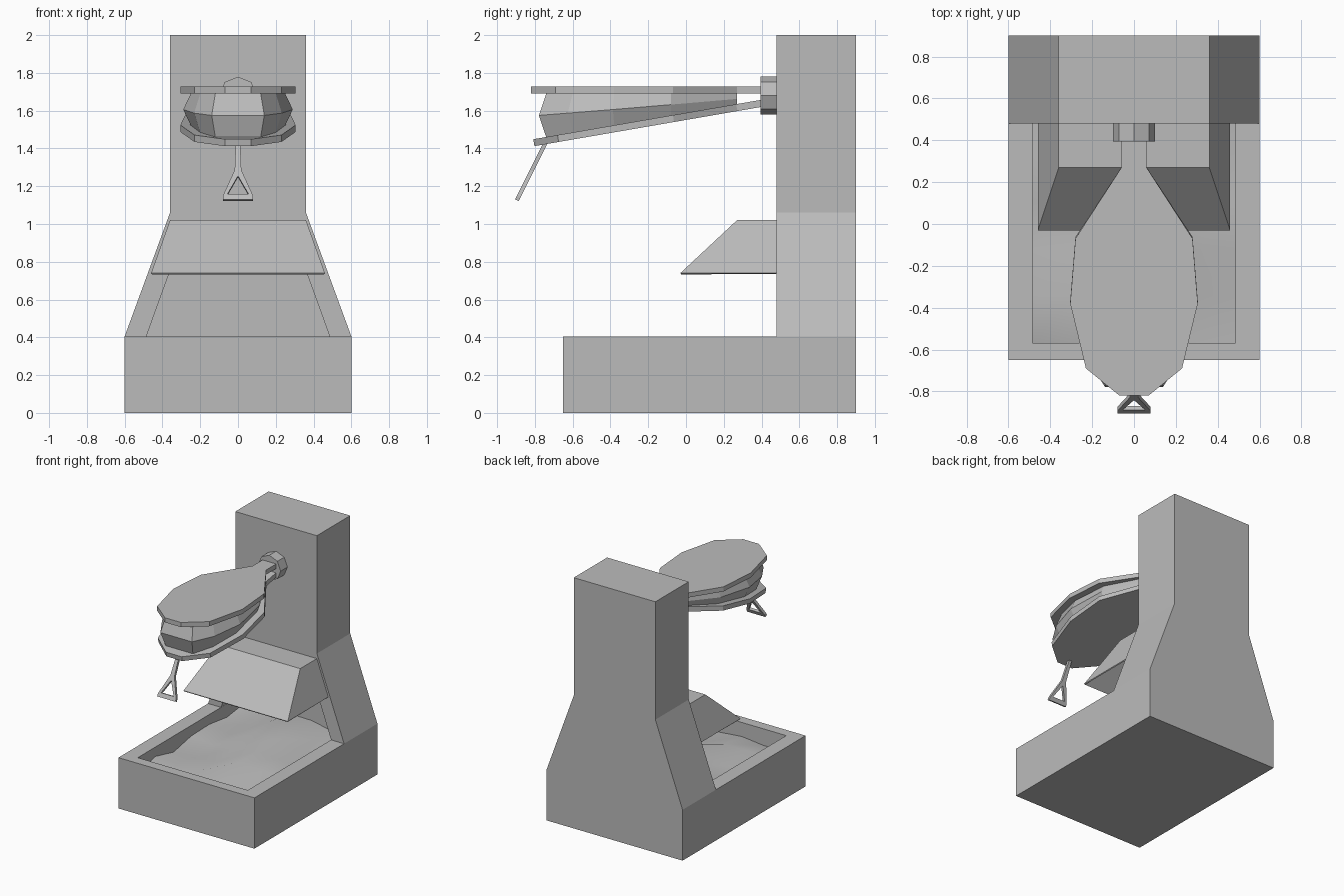
import bpy, bmesh, math, random
from mathutils import Matrix, Vector

if "Cube" in bpy.data.objects:
    bpy.data.objects.remove(bpy.data.objects["Cube"])

random.seed(4)
grey = bpy.data.materials.new("plain grey")
grey.diffuse_color = (0.5, 0.5, 0.5, 1)
grey.use_nodes = True
grey.node_tree.nodes["Principled BSDF"].inputs["Base Color"].default_value = grey.diffuse_color


def finish(name, bm):
    bmesh.ops.recalc_face_normals(bm, faces=bm.faces)
    me = bpy.data.meshes.new(name)
    bm.to_mesh(me)
    bm.free()
    me.materials.append(grey)
    ob = bpy.data.objects.new(name, me)
    bpy.context.collection.objects.link(ob)
    return ob


def add_loft(bm, rings, caps=True):
    """Join equal-length rings of points with quads."""
    vs = [[bm.verts.new(p) for p in r] for r in rings]
    n = len(vs[0])
    for a, b in zip(vs, vs[1:]):
        for i in range(n):
            j = (i + 1) % n
            bm.faces.new((a[i], a[j], b[j], b[i]))
    if caps:
        bm.faces.new(vs[0])
        bm.faces.new(vs[-1])


def loft(name, rings, caps=True):
    bm = bmesh.new()
    add_loft(bm, rings, caps)
    return finish(name, bm)


def mirrored(half):
    """Close a right-hand outline by mirroring it across x = 0."""
    return half + [(-x, v) for x, v in reversed(half)]


def front_prism(name, half, y0, y1):
    pts = mirrored(half)
    return loft(name, [[(x, y, z) for x, z in pts] for y in (y0, y1)])


def cut(ob, cutter):
    cutter.hide_render = True
    m = ob.modifiers.new("cut", 'BOOLEAN')
    m.operation, m.solver, m.object = 'DIFFERENCE', 'EXACT', cutter
    bpy.context.view_layer.objects.active = ob
    bpy.ops.object.modifier_apply(modifier=m.name)
    bpy.data.objects.remove(cutter)


# Stone base with fire trough
base = front_prism("forge_base", [(0.6, 0), (0.6, 0.405)], -0.65, 0.90)
cut(base, front_prism("trough_cutter", [(0.485, 0.2), (0.485, 0.5)], -0.57, 0.78))

# Flared chimney with a niche behind the fire
chimney = front_prism("chimney", [(0.6, 0.405), (0.36, 1.06), (0.36, 2.0)], 0.48, 0.90)
cut(chimney, front_prism("niche_cutter", [(0.489, 0.395), (0.27, 1.0)], 0.40, 0.78))

# Uneven coal bed
bm = bmesh.new()
bmesh.ops.create_grid(bm, x_segments=5, y_segments=6, size=1)
for v in bm.verts:
    heap = 0.07 * max(0, 1 - math.hypot(v.co.x, v.co.y - 0.3))
    v.co = (v.co.x * 0.485, 0.105 + v.co.y * 0.675,
            0.30 + heap + random.uniform(-0.035, 0.035))
coals = finish("coal_bed", bm)
coals.data.shade_smooth()

# Smoke hood, open underneath
hood = loft("smoke_hood", [
    [(-0.46, 0.48, 0.74), (-0.46, -0.03, 0.74), (0.46, -0.03, 0.74), (0.46, 0.48, 0.74)],
    [(-0.36, 0.48, 1.02), (-0.36, 0.27, 1.02), (0.36, 0.27, 1.02), (0.36, 0.48, 1.02)]],
    caps=False)
bm = bmesh.new()
bm.from_mesh(hood.data)
bm.verts.ensure_lookup_table()
bm.faces.new([bm.verts[i] for i in (4, 5, 6, 7)])
bmesh.ops.delete(bm, geom=[f for f in bm.faces if all(v.co.y > 0.47 for v in f.verts)],
                 context='FACES_ONLY')
bmesh.ops.recalc_face_normals(bm, faces=bm.faces)
if sum(f.normal.z for f in bm.faces) < 0:
    bmesh.ops.reverse_faces(bm, faces=bm.faces)
bm.to_mesh(hood.data)
bm.free()
shell = hood.modifiers.new("shell", 'SOLIDIFY')
shell.thickness, shell.offset = 0.01, -1

# Bellows boards: flat top, bottom hinged at the nozzle
board = mirrored([(0.07, -0.82), (0.23, -0.69), (0.305, -0.38), (0.28, -0.07),
                  (0.06, 0.27), (0.06, 0.40)])
loft("bellows_top_board", [[(x, y, z) for x, y in board] for z in (1.69, 1.727)])
hinge = Matrix.Translation((0, 0.40, 1.62)) @ Matrix.Rotation(math.radians(9.8), 4, 'X')
loft("bellows_bottom_board",
     [[hinge @ Vector((x, y - 0.40, z)) for x, y in board] for z in (0, 0.037)])

# Leather bag bulging between the boards
bag = mirrored([(0.12, -0.74), (0.20, -0.60), (0.25, -0.38), (0.225, -0.08), (0.04, 0.27)])


def bag_ring(t, out):
    ring = []
    for x, y in bag:
        low = 1.657 + (y - 0.40) * 0.173
        k = out * min(1, (0.27 - y) / 0.5)
        ring.append((x * (1 + k), y - k * 0.55 * max(0, -y - 0.3),
                     low + (1.69 - low) * t))
    return ring


loft("bellows_leather", [bag_ring(0, 0), bag_ring(0.5, 0.16), bag_ring(1, 0)])

# Octagonal nozzle collar
ring = [(0.1 * math.sin(i * math.pi / 4), 1.68 + 0.1 * math.cos(i * math.pi / 4))
        for i in range(8)]
loft("bellows_nozzle", [[(x, y, z) for x, z in ring] for y in (0.395, 0.48)])

# Hanging pull handle: rod and triangular grip, leaning forward
bm = bmesh.new()
side = [(0.0, 1.285), (0.018, 1.285), (0.08, 1.15), (0.08, 1.13), (0.055, 1.16), (0, 1.255)]
rod = [(-0.012, 1.43), (0.012, 1.43), (0.018, 1.28), (-0.018, 1.28)]
foot = [(-0.08, 1.13), (0.08, 1.13), (0.055, 1.16), (-0.055, 1.16)]
for pts in (rod, side, [(-x, z) for x, z in side], foot):
    add_loft(bm, [[(x, -0.905 + (z - 1.13) * 0.5 + d, z + d * -0.4) for x, z in pts]
                  for d in (0, 0.02)])
finish("pull_handle", bm)
